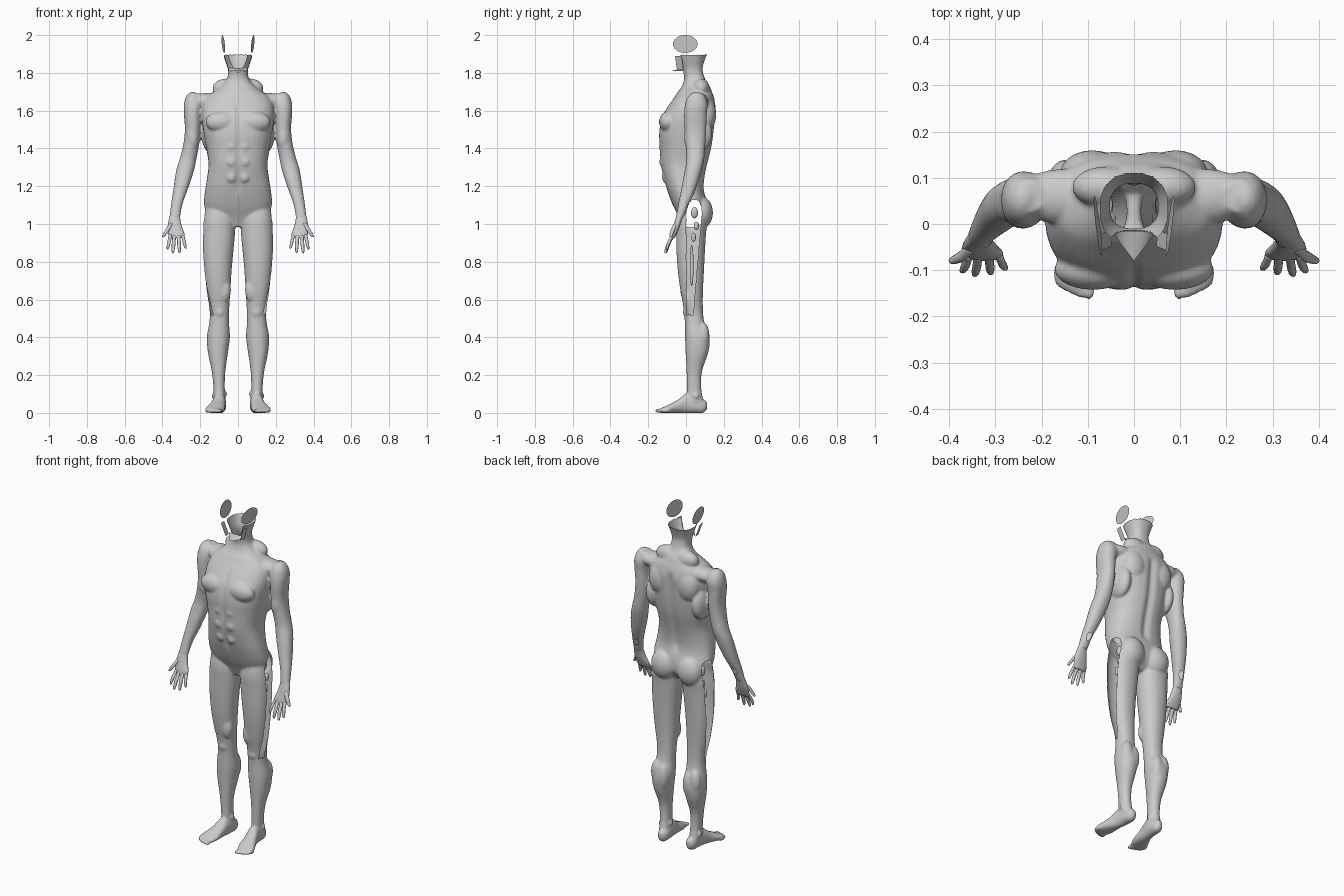
import bpy, bmesh, math
from mathutils import Vector, Matrix


def smooth_rings(rings, steps=5):
    """Catmull-Rom interpolation of ring parameters."""
    r = [Vector(k) for k in rings]
    r = [r[0]] + r + [r[-1]]
    out = []
    for i in range(1, len(r) - 2):
        a, b, c, d = r[i - 1:i + 3]
        for k in range(steps):
            t = k / steps
            out.append(0.5 * (2 * b + (c - a) * t + (2 * a - 5 * b + 4 * c - d) * t ** 2
                              + (3 * b - a - 3 * c + d) * t ** 3))
    return out + [r[-1]]


def loft(bm, rings, axis='z', side=1, n=2.2, segs=32):
    """Closed tube through super-elliptic rings (position, cx, c2, rx, r2)."""
    loops = []
    for p, cx, c2, rx, r2 in smooth_rings(rings):
        loop = []
        for k in range(segs):
            a = 2 * math.pi * k / segs
            c, s = math.cos(a), math.sin(a)
            u = cx + rx * math.copysign(abs(c) ** (2 / n), c)
            v = c2 + r2 * math.copysign(abs(s) ** (2 / n), s)
            loop.append(bm.verts.new((side * u, v, p) if axis == 'z' else (side * u, p, v)))
        loops.append(loop)
    for l0, l1 in zip(loops, loops[1:]):
        for k in range(segs):
            j = (k + 1) % segs
            bm.faces.new((l0[k], l0[j], l1[j], l1[k]))
    bm.faces.new(loops[0])
    bm.faces.new(loops[-1])


def ball(bm, side, x, y, z, rx, ry, rz):
    m = Matrix.Translation((side * x, y, z)) @ Matrix.Diagonal((rx, ry, rz, 1))
    bmesh.ops.create_uvsphere(bm, u_segments=20, v_segments=12, radius=1, matrix=m)


def sheet(bm, f, side=1, nu=16, nv=8):
    g = [[bm.verts.new((side * p[0], p[1], p[2])) for p in
          (f(i / nu, j / nv) for j in range(nv + 1))] for i in range(nu + 1)]
    for i in range(nu):
        for j in range(nv):
            bm.faces.new((g[i][j], g[i + 1][j], g[i + 1][j + 1], g[i][j + 1]))


def finish(bm, name):
    bmesh.ops.recalc_face_normals(bm, faces=bm.faces[:])
    me = bpy.data.meshes.new(name)
    bm.to_mesh(me)
    bm.free()
    me.shade_smooth()
    ob = bpy.data.objects.new(name, me)
    bpy.context.collection.objects.link(ob)
    return ob


TORSO = [(.985, 0, .025, .08, .04), (1.04, 0, .035, .155, .075), (1.10, 0, .022, .18, .092),
         (1.18, 0, -.002, .174, .098), (1.25, 0, -.01, .163, .11), (1.32, 0, -.01, .156, .125),
         (1.40, 0, -.002, .168, .137), (1.48, 0, .002, .182, .145), (1.56, 0, .012, .192, .142),
         (1.62, 0, .03, .19, .128), (1.67, 0, .043, .17, .105), (1.70, 0, .047, .13, .09),
         (1.73, 0, .052, .09, .073), (1.77, 0, .045, .058, .055), (1.82, 0, .035, .053, .053),
         (1.87, 0, .032, .066, .068), (1.93, 0, .035, .086, .09)]
ARM = [(1.69, .225, .06, .03, .035), (1.64, .235, .055, .05, .058), (1.58, .241, .05, .045, .06),
       (1.50, .240, .05, .041, .057), (1.42, .248, .05, .042, .052), (1.35, .263, .05, .044, .047),
       (1.30, .276, .042, .047, .045), (1.25, .288, .03, .045, .043), (1.18, .305, .012, .038, .038),
       (1.10, .325, -.014, .03, .028), (1.03, .335, -.035, .028, .02)]
LEG = [(1.10, .10, .03, .075, .07), (1.02, .10, .03, .085, .083), (.95, .102, .027, .086, .079),
       (.85, .106, .025, .081, .075), (.75, .107, .026, .073, .069), (.65, .104, .03, .064, .06),
       (.58, .100, .036, .055, .053), (.52, .098, .041, .051, .05), (.47, .10, .047, .053, .053),
       (.40, .104, .06, .061, .065), (.32, .106, .058, .053, .06), (.22, .103, .044, .036, .041),
       (.13, .100, .043, .03, .038), (.06, .098, .048, .032, .045)]
FOOT = [(.112, .093, .04, .012, .02), (.09, .093, .036, .028, .036), (.04, .095, .046, .033, .047),
        (0, .10, .05, .034, .052), (-.04, .108, .035, .04, .036), (-.09, .12, .022, .05, .023),
        (-.125, .128, .014, .045, .014), (-.145, .122, .011, .03, .01)]
MUSCLES = [(.088, -.098, 1.54, .085, .045, .055),    # chest
           (.24, .055, 1.625, .047, .06, .075),      # shoulder cap
           (.15, .06, 1.652, .11, .06, .042),        # collar and shoulder bar
           (.06, .08, 1.72, .075, .045, .05),        # neck slope
           (.09, .11, 1.58, .07, .05, .09),          # shoulder blade
           (.15, .06, 1.48, .044, .08, .10),         # side of back
           (.085, .083, 1.06, .077, .06, .085),      # buttock
           (.085, .09, .39, .036, .036, .08),        # inner calf
           (.125, .09, .41, .036, .034, .07),        # outer calf
           (.072, .0, .65, .035, .03, .065),         # inner thigh bulge
           (.098, -.002, .535, .026, .014, .03),     # kneecap
           (.24, .02, 1.46, .032, .03, .07),         # upper arm front
           (.07, .045, .10, .012, .014, .016), (.128, .055, .09, .012, .014, .016),  # ankle bones
           (.035, -.123, 1.41, .032, .02, .032), (.035, -.121, 1.33, .032, .02, .032),
           (.033, -.108, 1.25, .03, .02, .032)]      # belly rows

# Fused body
bm = bmesh.new()
loft(bm, TORSO, n=2.4)
for s in (-1, 1):
    loft(bm, ARM, side=s)
    loft(bm, LEG, side=s)
    loft(bm, FOOT, axis='y', side=s)
    for m in MUSCLES:
        ball(bm, s, *m)
    for i in range(5):   # toes
        t = i / 4
        ball(bm, s, .097 + .068 * t, -.145 + .04 * t * t, .011, .013 - .003 * t, .02, .011)
body = finish(bm, "body")
bpy.context.view_layer.objects.active = body
body.select_set(True)
rm = body.modifiers.new("fuse", 'REMESH')
rm.mode = 'VOXEL'
rm.voxel_size = .0065
sm = body.modifiers.new("soften", 'SMOOTH')
sm.factor, sm.iterations = .5, 5
bpy.ops.object.convert(target='MESH')


def hip_slit(p):
    """Open strip down the outside of each thigh, wide at the hip."""
    if abs(p.x) < .115 or not .52 < p.z < 1.13:
        return False
    t = (p.z - .52) / .61
    w = .016 + .03 * t
    if t > .85:
        w *= math.sqrt(max(0, 1 - ((t - .85) / .15) ** 2))
    return abs(p.y - (.02 + .025 * t)) < w


def neck_opening(p):
    return p.z > 1.897 or (p.y < .02 and abs(p.x) < .05 and p.z > 1.805 + 34 * p.x ** 2)


# Grooves along the middle, then the openings
bm = bmesh.new()
bm.from_mesh(body.data)
bm.normal_update()
for v in bm.verts:
    x, y, z = v.co
    if 1.15 < z < 1.66 and abs(x) < .1:
        d = .007 * math.exp(-(x / .012) ** 2) if y < 0 else .012 * math.exp(-(x / .022) ** 2)
        v.co -= v.normal * d * min(1, (z - 1.15) / .05, (1.66 - z) / .05)
gone = [f for f in bm.faces if hip_slit(f.calc_center_median()) or neck_opening(f.calc_center_median())]
bmesh.ops.delete(bm, geom=gone, context='FACES')
bm.to_mesh(body.data)
bm.free()
body.data.shade_smooth()

# Hands: palm, four fingers and thumb
FINGERS = [((.293, -.066, .94), (.277, -.096, .87), .0085), ((.314, -.067, .94), (.31, -.106, .847), .0095),
           ((.337, -.067, .94), (.345, -.11, .845), .0095), ((.357, -.066, .945), (.373, -.102, .865), .009),
           ((.352, -.05, 1.005), (.397, -.08, .93), .011)]
for s, label in ((-1, "left"), (1, "right")):
    bm = bmesh.new()
    loft(bm, [(1.055, .333, -.028, .026, .019), (1.02, .336, -.04, .031, .018),
              (.98, .334, -.052, .039, .017), (.95, .327, -.062, .043, .014),
              (.925, .325, -.07, .038, .01)], side=s, segs=20)
    for a, b, r in FINGERS:
        a, b = Vector(a), Vector(b)
        rings = []
        for t, k in ((0, 1.1), (.3, 1), (.5, 1.03), (.8, .85), (.95, .6), (1, .2)):
            p = a.lerp(b, t)
            rings.append((p.z, p.x, p.y - .006 * math.sin(math.pi * t), r * k, r * k))
        loft(bm, rings, side=s, segs=12)
    finish(bm, label + "_hand")


# Loose sheets of the head: ear-side leaf, jaw strip, chin floor
def leaf(u, v):
    t = -math.cos(math.pi * u)
    z = 1.953 + .047 * math.sin(math.pi * u) * (2 * v - 1)
    return .078 + .1 * (z - 1.953) + .008 * t, .065 * t - .004, z


def jaw(u, v):
    return .048 + .024 * v + .004 * u, -.058 + .035 * u + .01 * (1 - v), 1.815 + .075 * v


def chin(u, v):
    a = 1 - abs(2 * u - 1)
    return .05 * (2 * u - 1), -.015 - .065 * a * v, 1.825 - .015 * v


for s, label in ((-1, "left"), (1, "right")):
    bm = bmesh.new()
    sheet(bm, leaf, s)
    bmesh.ops.remove_doubles(bm, verts=bm.verts[:], dist=1e-5)
    finish(bm, label + "_head_side")
    bm = bmesh.new()
    sheet(bm, jaw, s, 4, 6)
    finish(bm, label + "_jaw_strip")
    # Small scraps inside the hip opening
    bm = bmesh.new()
    for sc in ((.14, .045, 1.06, .014, .018, .03), (.15, .055, .99, .012, .014, .022),
               (.155, .04, .93, .01, .012, .025), (.14, .03, .78, .008, .01, .11)):
        ball(bm, s, *sc)
    finish(bm, label + "_hip_scraps")
bm = bmesh.new()
sheet(bm, chin, 1, 12, 5)
finish(bm, "chin_floor")
